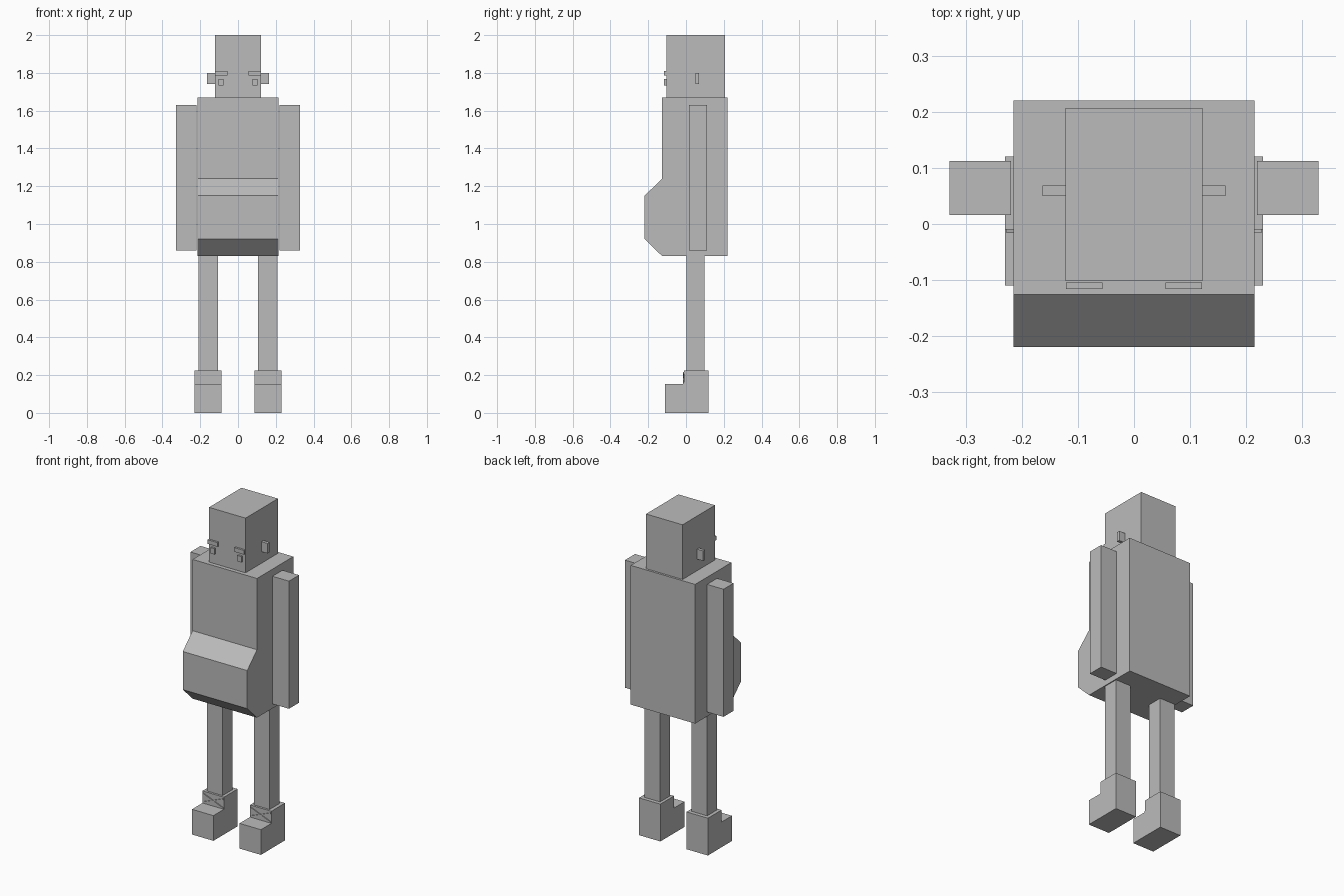
import bpy
import bmesh

if "Cube" in bpy.data.objects:
    bpy.data.objects.remove(bpy.data.objects["Cube"])

grey = bpy.data.materials.new("plain_grey")
grey.diffuse_color = (0.5, 0.5, 0.5, 1)
grey.use_nodes = True
grey.node_tree.nodes["Principled BSDF"].inputs["Base Color"].default_value = grey.diffuse_color


def prism(name, profile, x0, x1):
    """Extrude a closed (y, z) profile along x."""
    bm = bmesh.new()
    face = bm.faces.new([bm.verts.new((x0, y, z)) for y, z in profile])
    ext = bmesh.ops.extrude_face_region(bm, geom=[face])
    moved = [v for v in ext["geom"] if isinstance(v, bmesh.types.BMVert)]
    bmesh.ops.translate(bm, vec=(x1 - x0, 0, 0), verts=moved)
    bmesh.ops.recalc_face_normals(bm, faces=bm.faces)
    mesh = bpy.data.meshes.new(name)
    bm.to_mesh(mesh)
    bm.free()
    mesh.materials.append(grey)
    obj = bpy.data.objects.new(name, mesh)
    bpy.context.collection.objects.link(obj)
    return obj


def box(name, x, y, z):
    profile = [(y[0], z[0]), (y[1], z[0]), (y[1], z[1]), (y[0], z[1])]
    return prism(name, profile, *x)


def mirrored(obj):
    obj.modifiers.new("mirror", 'MIRROR').use_bisect_axis[0] = False
    return obj


def lace(name, x0, x1, z0, z1, y0, y1, w):
    """Thin diagonal strap across the shoe front."""
    obj = box(name, (x0, x1), (y0, y1), (z0, z0 + w))
    for v in obj.data.vertices:  # shear into a diagonal
        if v.co.x > (x0 + x1) / 2:
            v.co.z += z1 - z0 - w
    return obj


# Torso with a protruding belly
prism("torso", [(0.22, 0.83), (0.22, 1.67), (-0.126, 1.67), (-0.126, 1.24),
                (-0.219, 1.15), (-0.219, 0.92), (-0.126, 0.83)], -0.215, 0.215)

# Head and face
box("head", (-0.122, 0.122), (-0.102, 0.207), (1.67, 2.0))
mirrored(box("ear", (0.122, 0.163), (0.05, 0.069), (1.74, 1.80)))
mirrored(box("eyebrow", (0.056, 0.121), (-0.116, -0.104), (1.785, 1.81)))
mirrored(box("eye", (0.076, 0.103), (-0.116, -0.104), (1.733, 1.768)))

# Limbs
mirrored(box("arm", (0.219, 0.329), (0.016, 0.112), (0.86, 1.63)))
mirrored(box("leg", (0.105, 0.209), (0.003, 0.097), (0.22, 0.83)))

# Stepped shoes with crossed laces
mirrored(prism("shoe", [(-0.11, 0), (0.12, 0), (0.12, 0.225), (-0.01, 0.225),
                        (-0.01, 0.152), (-0.11, 0.152)], 0.087, 0.23))
mirrored(lace("lace_rising", 0.09, 0.227, 0.154, 0.216, -0.016, -0.01, 0.008))
mirrored(lace("lace_falling", 0.09, 0.227, 0.208, 0.162, -0.0155, -0.01, 0.008))
